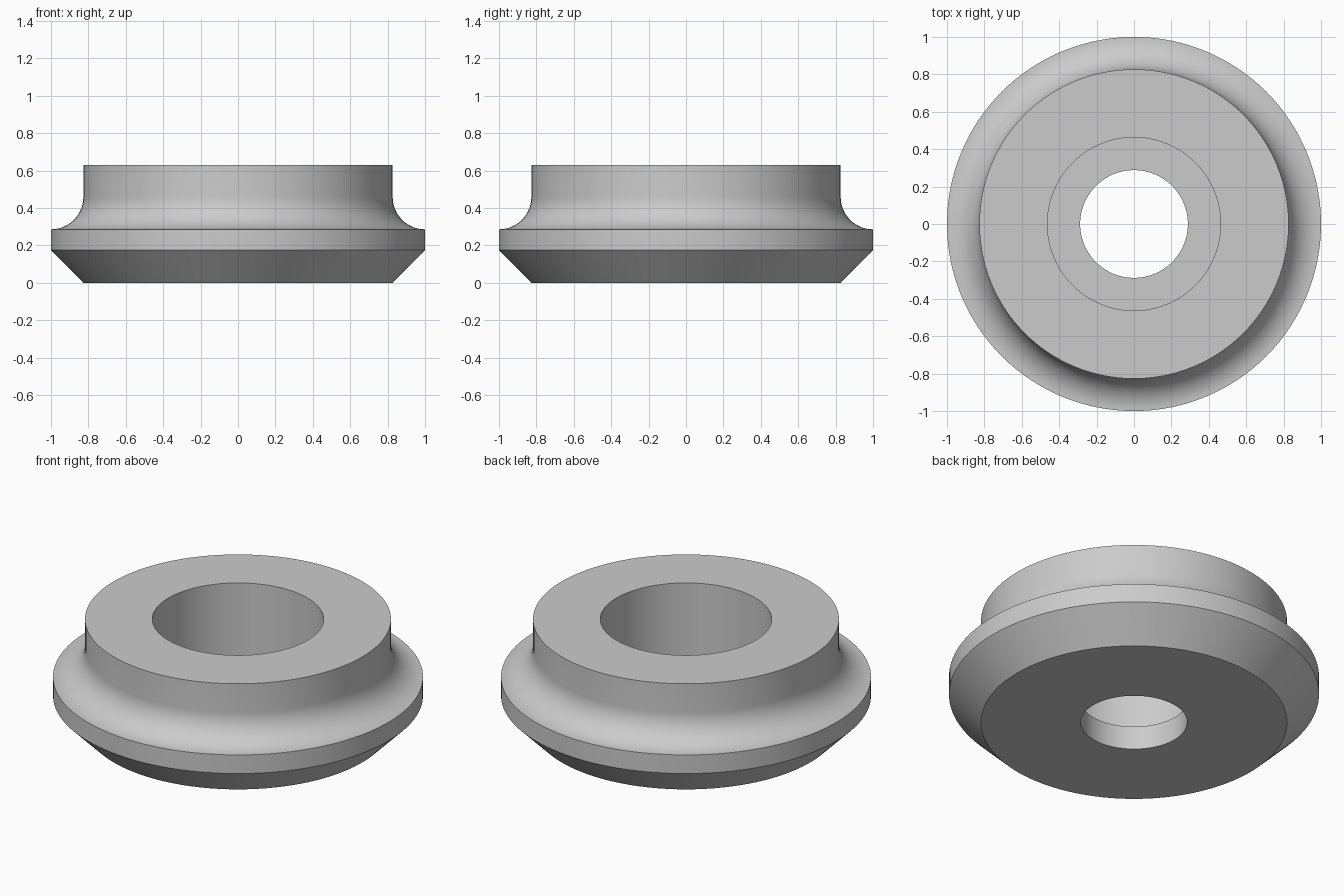
import bpy, bmesh, math

cube = bpy.data.objects.get("Cube")
if cube:
    bpy.data.objects.remove(cube, do_unlink=True)

SEGMENTS = 128
R_RIM, R_NECK, R_BORE, R_HOLE = 1.0, 0.827, 0.463, 0.288
Z_CHAMFER, Z_RIM, Z_TOP, Z_LEDGE = 0.175, 0.286, 0.63, 0.14

# Plain grey material
grey = bpy.data.materials.new("plain_grey")
grey.use_nodes = True
colour = (0.6, 0.6, 0.6, 1)
grey.diffuse_color = colour
grey.node_tree.nodes["Principled BSDF"].inputs["Base Color"].default_value = colour

# Closed cross-section: chamfered flange, concave fillet, neck, stepped bore
fillet = R_RIM - R_NECK
profile = [(R_HOLE, 0), (R_NECK, 0), (R_RIM, Z_CHAMFER)]
for i in range(17):
    a = math.pi / 2 * i / 16
    profile.append((R_RIM - fillet * math.sin(a), Z_RIM + fillet * (1 - math.cos(a))))
profile += [(R_NECK, Z_TOP), (R_BORE, Z_TOP), (R_BORE, Z_LEDGE), (R_HOLE, Z_LEDGE)]

# Revolve the cross-section about the z axis
bm = bmesh.new()
rings = []
for k in range(SEGMENTS):
    t = math.tau * k / SEGMENTS
    rings.append([bm.verts.new((r * math.cos(t), r * math.sin(t), z)) for r, z in profile])
n = len(profile)
for k in range(SEGMENTS):
    a, b = rings[k], rings[(k + 1) % SEGMENTS]
    for j in range(n):
        bm.faces.new((a[j], b[j], b[(j + 1) % n], a[(j + 1) % n]))
bmesh.ops.recalc_face_normals(bm, faces=bm.faces)

mesh = bpy.data.meshes.new("flanged_bushing")
bm.to_mesh(mesh)
bm.free()
mesh.materials.append(grey)
bushing = bpy.data.objects.new("flanged_bushing", mesh)
bpy.context.collection.objects.link(bushing)

# Smooth round walls, crisp rims
bpy.ops.object.select_all(action="DESELECT")
bushing.select_set(True)
bpy.context.view_layer.objects.active = bushing
bpy.ops.object.shade_smooth_by_angle(angle=math.radians(30))
